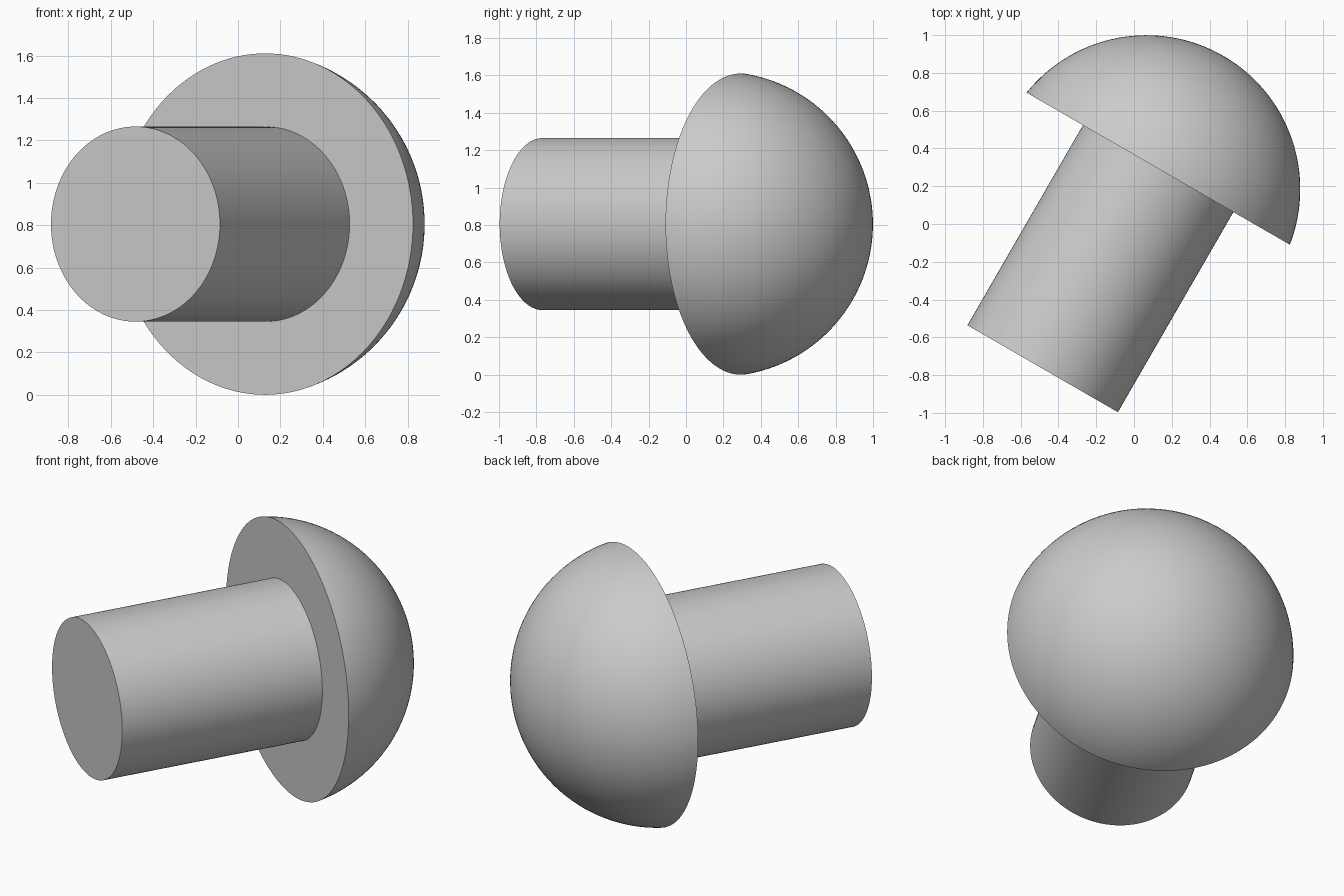
import bpy, bmesh
from math import asin, cos, sin, sqrt, pi, radians
from mathutils import Vector

cube = bpy.data.objects.get("Cube")
if cube:
    bpy.data.objects.remove(cube, do_unlink=True)

HEAD_R = 0.805      # rim radius of the domed head
SINK = 0.125        # depth of the sphere centre below the head's flat underside
SHANK_R = 0.46
SHANK_LEN = 1.223
SIDES = 128
DOME_STEPS = 32

# Single plain grey
grey = bpy.data.materials.new("light_grey")
grey.use_nodes = True
grey.diffuse_color = (0.6, 0.6, 0.6, 1)
grey.node_tree.nodes["Principled BSDF"].inputs["Base Color"].default_value = (0.6, 0.6, 0.6, 1)

# Half profile (radius, height): shank end, shank side, head underside, dome
sphere_r = sqrt(HEAD_R ** 2 + SINK ** 2)
start = asin(SINK / sphere_r)
profile = [(0, -SHANK_LEN), (SHANK_R, -SHANK_LEN), (SHANK_R, 0)]
for i in range(DOME_STEPS + 1):
    a = start + (pi / 2 - start) * i / DOME_STEPS
    profile.append((sphere_r * cos(a), sphere_r * sin(a) - SINK))

# Revolve the profile into one closed solid
bm = bmesh.new()
verts = [bm.verts.new((r, 0, h)) for r, h in profile]
edges = [bm.edges.new(pair) for pair in zip(verts, verts[1:])]
bmesh.ops.spin(bm, geom=verts + edges, cent=(0, 0, 0), axis=(0, 0, 1),
               angle=2 * pi, steps=SIDES)
bmesh.ops.remove_doubles(bm, verts=bm.verts, dist=0.0001)
bmesh.ops.recalc_face_normals(bm, faces=bm.faces)
mesh = bpy.data.meshes.new("domed_rivet")
bm.to_mesh(mesh)
bm.free()
mesh.materials.append(grey)

# Lay it down, dome to the back, turned thirty degrees
rivet = bpy.data.objects.new("domed_rivet", mesh)
bpy.context.collection.objects.link(rivet)
rivet.rotation_euler = (radians(-90), 0, radians(-30))
rivet.location = Vector((0.128, 0.293, HEAD_R))

bpy.ops.object.select_all(action='DESELECT')
rivet.select_set(True)
bpy.context.view_layer.objects.active = rivet
bpy.ops.object.shade_smooth_by_angle(angle=radians(30))
